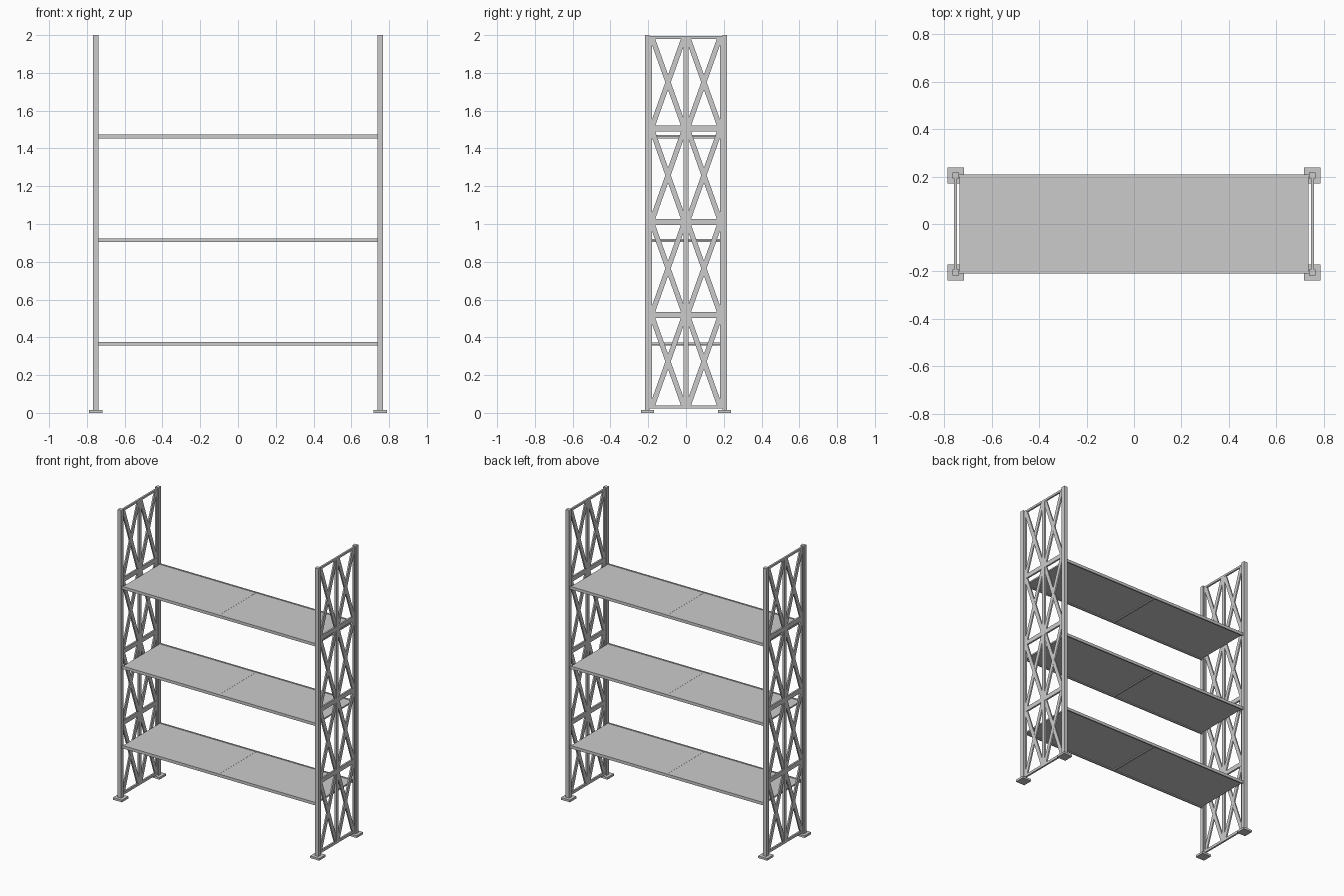
import bpy, bmesh
from mathutils import Matrix, Vector
from math import atan2

if "Cube" in bpy.data.objects:
    bpy.data.objects.remove(bpy.data.objects["Cube"])

PX, PY = 0.753, 0.205          # post centre offsets


def add_box(bm, center, size, rot_x=0.0):
    m = (Matrix.Translation(center) @ Matrix.Rotation(rot_x, 4, 'X')
         @ Matrix.Diagonal((*size, 1)))
    bmesh.ops.create_cube(bm, size=1, matrix=m)


def finish(bm, name):
    mesh = bpy.data.meshes.new(name)
    bm.to_mesh(mesh)
    bm.free()
    ob = bpy.data.objects.new(name, mesh)
    bpy.context.collection.objects.link(ob)
    return ob


def box(name, center, size):
    bm = bmesh.new()
    add_box(bm, center, size)
    return finish(bm, name)


def brace(bm, x, a, b, width, depth):
    # flat diagonal bar between two (y, z) points
    d = Vector(b) - Vector(a)
    mid = (Vector(a) + Vector(b)) / 2
    add_box(bm, (x, mid.x, mid.y), (depth, width, d.length), -atan2(d.x, d.y))


# posts and foot plates
for sx, side in ((-1, "left"), (1, "right")):
    for sy, face in ((-1, "front"), (1, "back")):
        box(f"{face}_{side}_post", (sx * PX, sy * PY, 1.0), (0.027, 0.026, 2.0))
        box(f"{face}_{side}_foot", (sx * PX, sy * PY, 0.0075), (0.069, 0.069, 0.015))

# lattice side frames
rail_z = [0.031, 0.519, 1.011, 1.505, 1.987]
rail_h = [0.018, 0.031, 0.031, 0.031, 0.014]
for sx, side in ((-1, "left"), (1, "right")):
    x = sx * PX
    bm = bmesh.new()
    for z, h in zip(rail_z, rail_h):
        add_box(bm, (x, 0, z), (0.012, 0.386, h))
    z_mid, z_len = (rail_z[0] + rail_z[-1]) / 2, rail_z[-1] - rail_z[0]
    for y, w in ((-0.187, 0.013), (0, 0.024), (0.187, 0.013)):
        add_box(bm, (x, y, z_mid), (0.012, w, z_len))
    for i in range(4):
        z0 = rail_z[i] + rail_h[i] / 2 - 0.002
        z1 = rail_z[i + 1] - rail_h[i + 1] / 2 + 0.002
        for s in (-1, 1):
            ya, yb = s * 0.012, s * 0.178
            brace(bm, x, (ya, z0), (yb, z1), 0.027, 0.010)
            brace(bm, x, (yb, z0), (ya, z1), 0.027, 0.009)
    finish(bm, f"{side}_lattice_frame")

# shelves: long edge beams, two deck panels and a centre crossbar
for i, top in enumerate((0.376, 0.924, 1.473)):
    n = i + 1
    for sy, face in ((-1, "front"), (1, "back")):
        box(f"shelf_{n}_{face}_beam", (0, sy * 0.2035, top - 0.010), (1.48, 0.010, 0.020))
    for sx, side in ((-1, "left"), (1, "right")):
        box(f"shelf_{n}_{side}_panel", (sx * 0.3695, 0, top - 0.008), (0.735, 0.398, 0.010))
    box(f"shelf_{n}_crossbar", (0, 0, top - 0.012), (0.012, 0.398, 0.0165))
